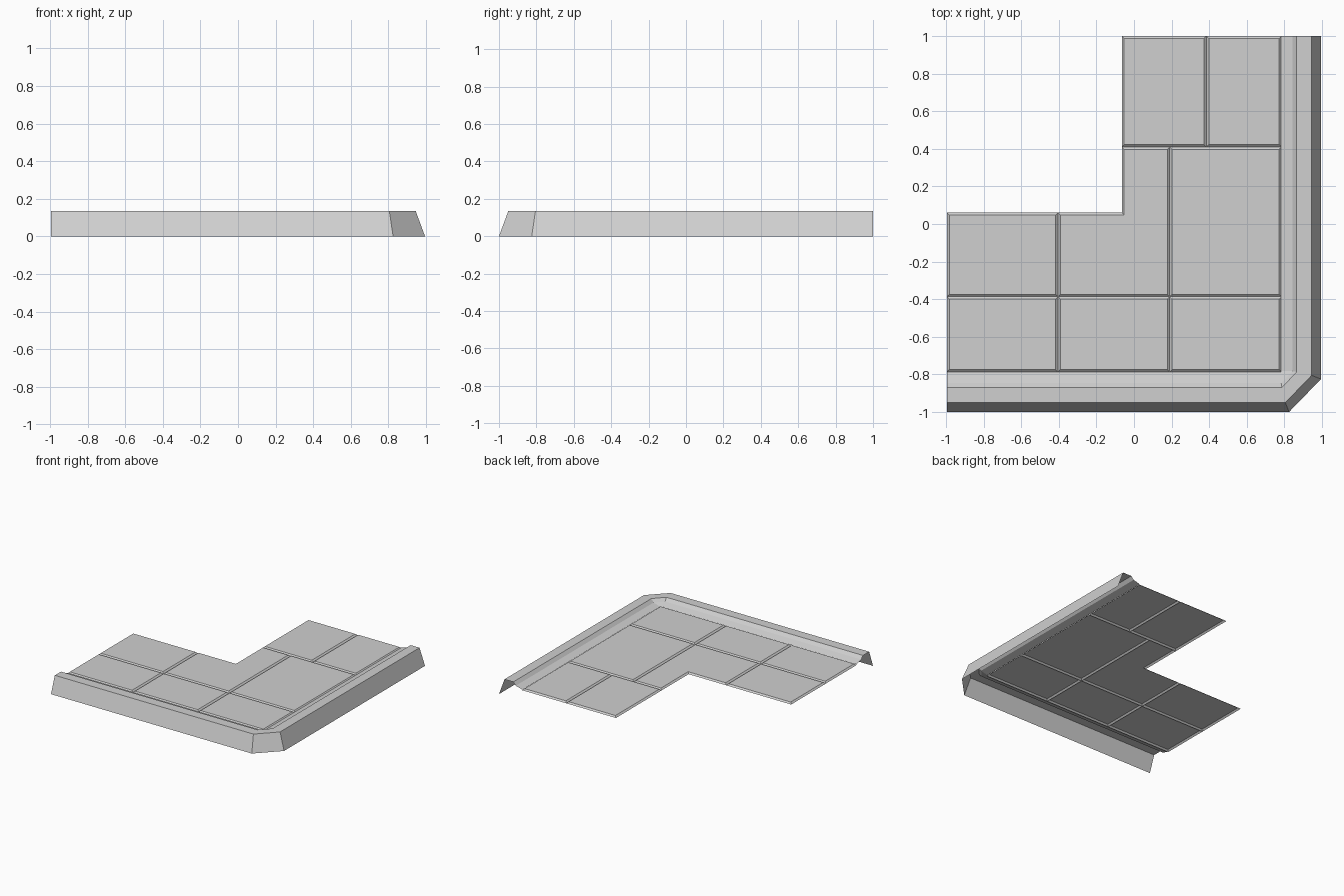
import bpy
import bmesh

cube = bpy.data.objects.get("Cube")
if cube:
    bpy.data.objects.remove(cube, do_unlink=True)

grey = bpy.data.materials.new("light grey stone")
grey.use_nodes = True
colour = (0.63, 0.63, 0.63, 1)
grey.diffuse_color = colour
grey.node_tree.nodes["Principled BSDF"].inputs["Base Color"].default_value = colour

FLOOR, GROOVE, BEVEL = 0.10, 0.088, 0.013
LEFT, BACK = -0.995, 1.0


def finish(name, bm):
    mesh = bpy.data.meshes.new(name)
    bm.to_mesh(mesh)
    bm.free()
    mesh.materials.append(grey)
    obj = bpy.data.objects.new(name, mesh)
    bpy.context.collection.objects.link(obj)
    return obj


def tile(name, outline):
    """Open slab whose bevelled rim drops into the joints."""
    bm = bmesh.new()
    face = bm.faces.new([bm.verts.new((x, y, GROOVE)) for x, y in outline])
    face.normal_update()
    bmesh.ops.inset_individual(bm, faces=[face], thickness=BEVEL,
                               depth=FLOOR - GROOVE, use_even_offset=True)
    return finish(name, bm)


def rect(x0, x1, y0, y1):
    return [(x0, y0), (x1, y0), (x1, y1), (x0, y1)]


# Paving slabs
xa, xb, xc, xd = -0.405, 0.19, 0.385, 0.785
y0, y1, y2 = -0.787, -0.387, 0.41
nx, ny = -0.065, 0.06          # inner corner of the L
slabs = {
    "paving_front_left": rect(LEFT, xa, y0, y1),
    "paving_front_middle": rect(xa, xb, y0, y1),
    "paving_front_corner": rect(xb, xd, y0, y1),
    "paving_side_left": rect(LEFT, xa, y1, ny),
    "paving_long": rect(xb, xd, y1, y2),
    "paving_back_inner": rect(nx, xc, y2, BACK),
    "paving_back_outer": rect(xc, xd, y2, BACK),
    "paving_inner_corner": [(xa, y1), (xb, y1), (xb, y2), (nx, y2), (nx, ny), (xa, ny)],
}
for name, outline in slabs.items():
    tile(name, outline)

# Kerb: section swept along the front, across the cut corner and up the side
# each entry: distance from centre, height, where the corner cut starts
section = [
    (1.0, 0.0, 0.825),
    (0.95, 0.135, 0.805),
    (0.87, 0.135, 0.787),
    (0.847, 0.11, 0.783),
    (0.787, 0.093, 0.782),
]
bm = bmesh.new()
rows = []
for d, z, cut in section:
    side = d - 0.005
    path = [(LEFT, -d), (cut, -d), (side, -cut), (side, BACK)]
    rows.append([bm.verts.new((x, y, z)) for x, y in path])
for low, high in zip(rows, rows[1:]):
    for i in range(3):
        bm.faces.new((low[i], low[i + 1], high[i + 1], high[i]))
finish("kerb", bm)
